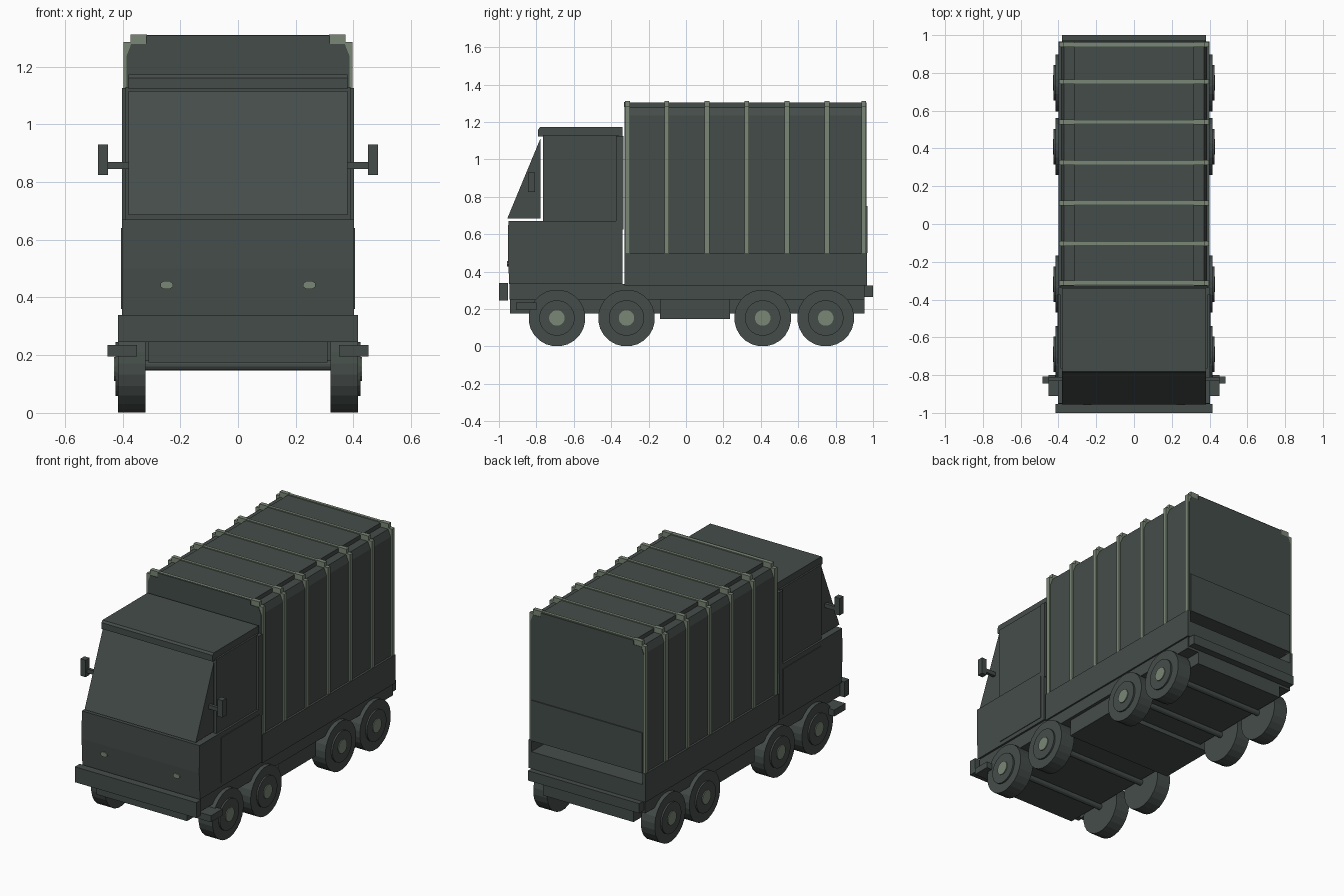
import bpy, bmesh, math

if "Cube" in bpy.data.objects:
    bpy.data.objects.remove(bpy.data.objects["Cube"])


def material(name, rgb):
    m = bpy.data.materials.new(name)
    m.diffuse_color = (*rgb, 1)
    m.use_nodes = True
    m.node_tree.nodes["Principled BSDF"].inputs["Base Color"].default_value = m.diffuse_color
    return m


DARK = material("dark grey green", (0.058, 0.073, 0.066))
PALE = material("pale sage", (0.195, 0.24, 0.18))


def finish(name, bm, mat):
    bmesh.ops.recalc_face_normals(bm, faces=bm.faces)
    me = bpy.data.meshes.new(name)
    bm.to_mesh(me)
    bm.free()
    me.materials.append(mat)
    ob = bpy.data.objects.new(name, me)
    bpy.context.collection.objects.link(ob)
    return ob


def box(name, x, y, z, mat=DARK):
    bm = bmesh.new()
    bmesh.ops.create_cube(bm, size=1)
    for v in bm.verts:
        v.co = [(r[0] + r[1]) / 2 + c * (r[1] - r[0]) for r, c in zip((x, y, z), v.co)]
    return finish(name, bm, mat)


def pair(name, x, y, z, mat=DARK):
    # same box on both sides of the truck
    box("right_" + name, x, y, z, mat)
    box("left_" + name, (-x[1], -x[0]), y, z, mat)


def extrude(name, pts, axis, a, b, mat=DARK):
    # extrude a closed profile along x (pts are y,z) or y (pts are x,z)
    bm = bmesh.new()
    place = (lambda p, t: (t, *p)) if axis == "x" else (lambda p, t: (p[0], t, p[1]))
    face = bm.faces.new([bm.verts.new(place(p, a)) for p in pts])
    new = bmesh.ops.extrude_face_region(bm, geom=[face])["geom"]
    d = (b - a, 0, 0) if axis == "x" else (0, b - a, 0)
    bmesh.ops.translate(bm, vec=d, verts=[g for g in new if isinstance(g, bmesh.types.BMVert)])
    return finish(name, bm, mat)


def circle(cy, cz, r, n, sz=1):
    return [(cy + r * math.cos(2 * math.pi * (i + .5) / n),
             cz + sz * r * math.sin(2 * math.pi * (i + .5) / n)) for i in range(n)]


# Chassis
box("chassis_deck", (-.39, .39), (-.945, .955), (.25, .335))
box("chassis_front_frame", (-.31, .31), (-.94, -.14), (.175, .25))
box("chassis_rear_frame", (-.31, .31), (.235, .955), (.175, .25))
box("chassis_middle_box", (-.37, .37), (-.14, .235), (.147, .25))
box("front_bumper", (-.415, .415), (-1, -.953), (.245, .34))
box("rear_bumper", (-.38, .38), (.955, 1), (.265, .325))
pair("front_step", (.35, .453), (-.91, -.80), (.195, .235))

# Cab
extrude("cab_lower", [(-.945, .335), (-.34, .335), (-.34, .67), (-.95, .67), (-.953, .5)],
        "x", -.402, .402)
extrude("windscreen", [(-.955, .685), (-.777, .685), (-.777, 1.115)], "x", -.38, .38)
box("cab_upper", (-.39, .39), (-.765, -.36), (.66, 1.13))
box("cab_rear_frame", (-.402, .402), (-.375, -.335), (.625, 1.125))
extrude("cab_roof", [(-.79, 1.122), (-.34, 1.122), (-.34, 1.172), (-.78, 1.172), (-.79, 1.16)],
        "x", -.38, .38)
pair("door_lower_plate", (.40, .406), (-.74, -.37), (.36, .64))
pair("mirror", (.45, .485), (-.845, -.807), (.825, .93))
pair("mirror_arm", (.37, .452), (-.83, -.81), (.845, .87))
for side, s in (("right", 1), ("left", -1)):
    # headlights, flattened octagons
    extrude(side + "_headlight", circle(s * .247, .443, .024, 8, .65), "y", -.957, -.94, PALE)

# Cargo bed, open slot at the back under the tailgate
pair("bed_side", (.38, .40), (-.33, .967), (.325, .5))
box("bed_front", (-.39, .39), (-.33, .80), (.33, .5))
box("bed_rear_ledge", (-.39, .39), (.80, .967), (.325, .43))

# Cargo body with stepped roof
half = [(.387, .5), (.387, 1.235), (.37, 1.278), (.318, 1.278), (.318, 1.303)]
extrude("cargo_body", half + [(-x, z) for x, z in reversed(half)], "y", -.328, .965)
box("tailgate_lower_plate", (-.38, .38), (.96, .971), (.5, .75))
box("cargo_front_lip", (-.318, .318), (-.331, -.32), (1.28, 1.308))

# Ribs around the cargo body
for i, y in enumerate((-.312, -.103, .112, .325, .54, .753, .95)):
    r = (y - .013, y + .013)
    pair(f"rib_post_{i}", (.37, .397), r, (.5, 1.285), PALE)
    pair(f"rib_corner_{i}", (.315, .373), r, (1.27, 1.311), PALE)
    box(f"rib_roof_{i}", (-.316, .316), (y - .009, y + .009), (1.295, 1.309), PALE)

# Wheels and axles
for i, y in enumerate((-.69, -.318, .41, .747)):
    z = .152
    extrude(f"axle_{i}", circle(y, .165, .018, 12), "x", -.33, .33)
    for side, s in (("right", 1), ("left", -1)):
        extrude(f"{side}_tyre_{i}", circle(y, z, .152, 24), "x", s * .32, s * .415)
        extrude(f"{side}_rim_{i}", circle(y, z, .095, 24), "x", s * .41, s * .425)
        extrude(f"{side}_hub_{i}", circle(y, z, .042, 16), "x", s * .42, s * .43, PALE)
